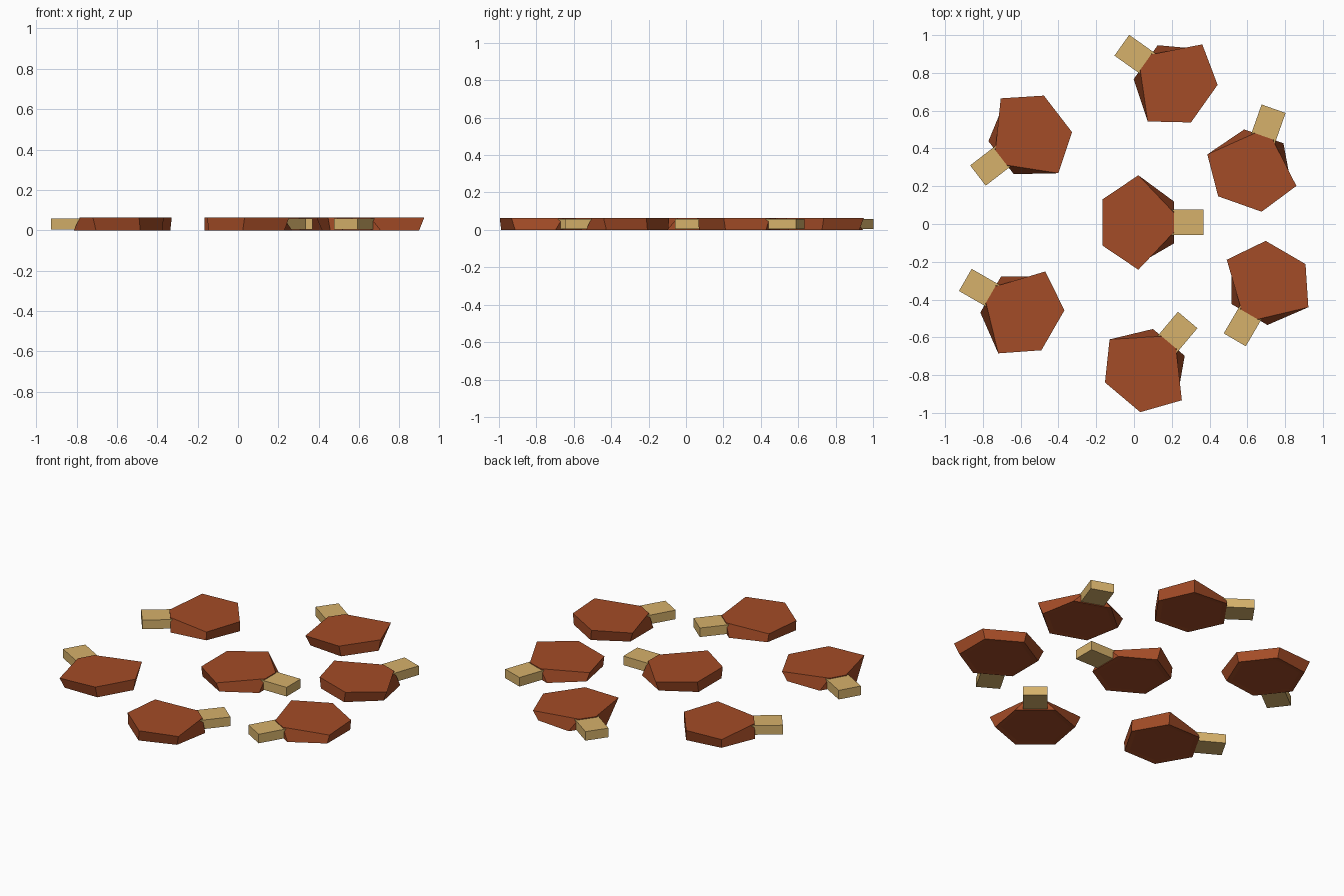
import bpy, bmesh
from math import radians
from mathutils import Matrix

if "Cube" in bpy.data.objects:
    bpy.data.objects.remove(bpy.data.objects["Cube"])


def material(name, color):
    m = bpy.data.materials.new(name)
    m.diffuse_color = (*color, 1)
    m.use_nodes = True
    m.node_tree.nodes["Principled BSDF"].inputs["Base Color"].default_value = m.diffuse_color
    return m


cap_mat = material("rust_brown", (0.37, 0.072, 0.02))
stem_mat = material("tan", (0.67, 0.44, 0.145))

CAP_H = 0.064
# Half outlines (x, y) from back edge to stem edge, mirrored in y
TOP = [(-0.19, 0.122), (0, 0.25), (0.19, 0.05)]
BOTTOM = [(-0.19, 0.11), (0, 0.22), (0.19, 0.11)]
INNER = [(x * 0.86, y * 0.86) for x, y in BOTTOM]


def ring(bm, half, z):
    outline = [(x, -y) for x, y in half] + [(x, y) for x, y in reversed(half)]
    return [bm.verts.new((x, y, z)) for x, y in outline]


def finish(bm, name, mat):
    bmesh.ops.recalc_face_normals(bm, faces=bm.faces)
    me = bpy.data.meshes.new(name)
    bm.to_mesh(me)
    bm.free()
    me.materials.append(mat)
    return me


# Cap: closed hexagonal slab with a shallow inset underside and an uneven flared top
bm = bmesh.new()
rings = [ring(bm, INNER, 0.003), ring(bm, BOTTOM, 0), ring(bm, TOP, CAP_H)]
bm.faces.new(rings[0][::-1])
bm.faces.new(rings[2])
for low, high in zip(rings, rings[1:]):
    for i in range(6):
        j = (i + 1) % 6
        bm.faces.new((low[i], low[j], high[j], high[i]))
cap_mesh = finish(bm, "cap", cap_mat)

# Stem: flat block reaching into the cap
bm = bmesh.new()
x0, x1, z0, z1 = 0.09, 0.345, 0.004, 0.059
bmesh.ops.create_cube(bm, size=1, matrix=Matrix.Translation(((x0 + x1) / 2, 0, (z0 + z1) / 2))
                      @ Matrix.Diagonal((x1 - x0, 0.135, z1 - z0, 1)))
stem_mesh = finish(bm, "stem", stem_mat)

# Scatter: x, y, stem direction in degrees
PLACES = [(0.023, 0.008, 0), (0.217, 0.747, 144.7), (0.624, 0.285, 70.5),
          (0.707, -0.315, 239.8), (0.062, -0.772, 49.9),
          (-0.594, -0.468, 150.1), (-0.553, 0.467, 217.6)]
for n, (x, y, a) in enumerate(PLACES, 1):
    for part, me in (("cap", cap_mesh), ("stem", stem_mesh)):
        ob = bpy.data.objects.new(f"mushroom_{part}_{n}", me)
        ob.location = (x, y, 0)
        ob.rotation_euler.z = radians(a)
        bpy.context.collection.objects.link(ob)
